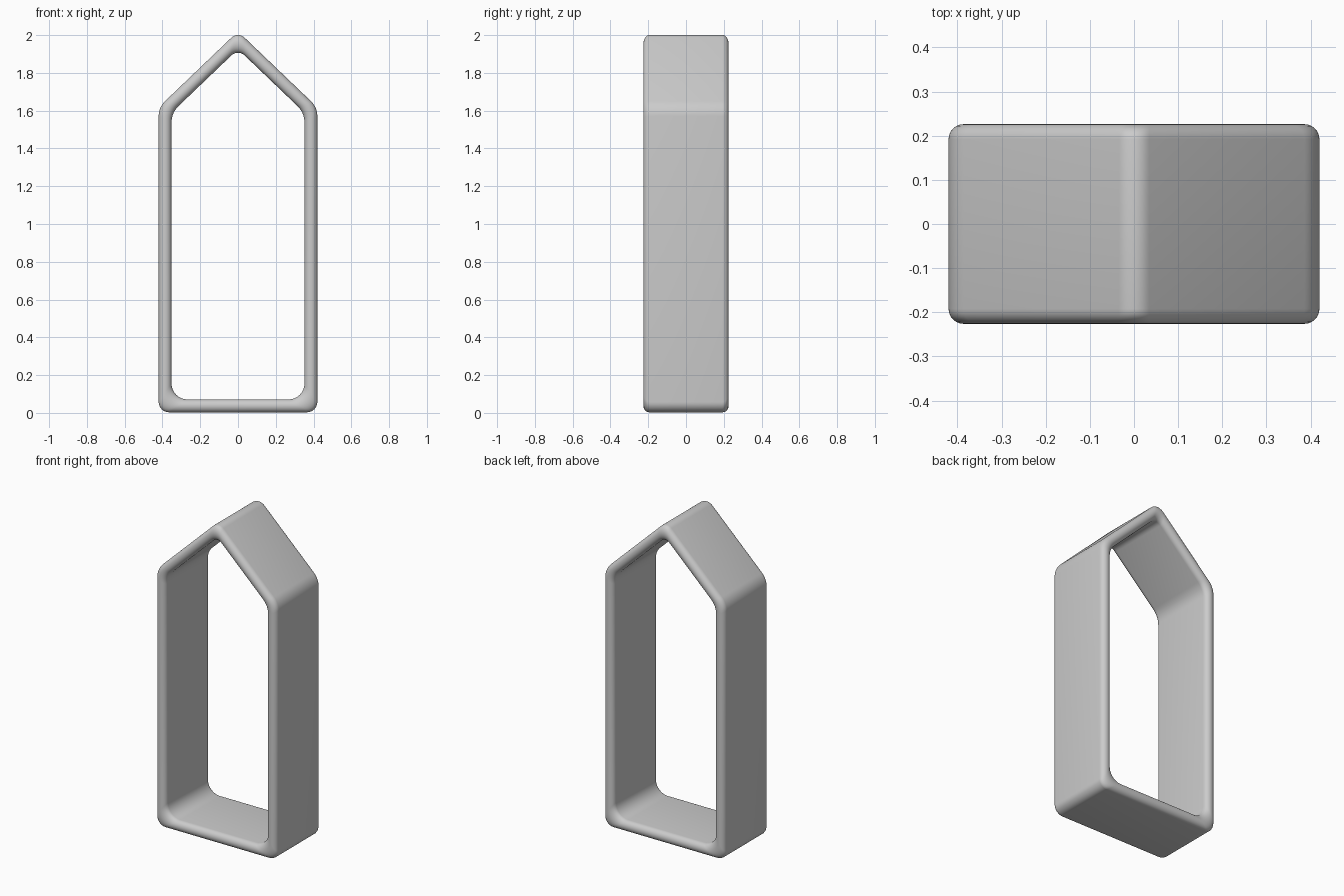
import bpy, bmesh, math
from mathutils import Vector

cube = bpy.data.objects.get("Cube")
if cube:
    bpy.data.objects.remove(cube, do_unlink=True)

WALL = 0.068        # thickness of the wall
HALF_DEPTH = 0.226  # half of the depth, front to back
ROUND = 0.034       # rounding of the rims
# sharp outer outline, counterclockwise, with fillet radii outside and inside
OUTLINE = [(-0.42, 0.003), (0.42, 0.003), (0.42, 1.618), (0, 2.02), (-0.42, 1.618)]
RADII = [(0.055, 0.085), (0.055, 0.085), (0.11, 0.12), (0.05, 0.05), (0.11, 0.12)]
STEPS = 8


def offset_corner(i, d):
    """Corner i of the outline moved inward by d, with its edge directions."""
    n = len(OUTLINE)
    a, b, c = (Vector(OUTLINE[(i + k) % n]) for k in (-1, 0, 1))
    u, v = (b - a).normalized(), (c - b).normalized()
    n1, n2 = Vector((-u.y, u.x)), Vector((-v.y, v.x))
    return b + (n1 + n2) * d / (1 + n1.dot(n2)), u, v, n1, n2


def ring(d):
    """Rounded outline lying d inside the outer one."""
    points = []
    for i, (outer, inner) in enumerate(RADII):
        p, u, v, n1, n2 = offset_corner(i, d)
        r = outer + (inner - outer) * d / WALL
        turn = u.angle(v)
        centre = p + (n1 + n2) * r / (1 + n1.dot(n2))
        start = math.atan2(-n1.y, -n1.x)
        for s in range(STEPS + 1):
            a = start + turn * s / STEPS
            points.append(centre + Vector((math.cos(a), math.sin(a))) * r)
    return points


# cross-section of the wall: offset from outside, and depth
section = []
for k in range(13):
    a = math.pi * k / 12
    section.append((WALL / 2 * (1 - math.cos(a)), -HALF_DEPTH + ROUND * (1 - math.sin(a))))
section += [(d, -y) for d, y in reversed(section)]

# sweep the section round the outline
bm = bmesh.new()
rings = [[bm.verts.new((p.x, y, p.y)) for p in ring(d)] for d, y in section]
for j, near in enumerate(rings):
    far = rings[(j + 1) % len(rings)]
    for i in range(len(near)):
        k = (i + 1) % len(near)
        bm.faces.new((near[i], near[k], far[k], far[i]))
bmesh.ops.recalc_face_normals(bm, faces=bm.faces)
mesh = bpy.data.meshes.new("house_frame")
bm.to_mesh(mesh)
bm.free()
frame = bpy.data.objects.new("house_frame", mesh)
bpy.context.collection.objects.link(frame)

# plain grey
grey = bpy.data.materials.new("light_grey")
grey.use_nodes = True
colour = (0.6, 0.6, 0.6, 1)
grey.diffuse_color = colour
grey.node_tree.nodes["Principled BSDF"].inputs["Base Color"].default_value = colour
mesh.materials.append(grey)

bpy.ops.object.select_all(action='DESELECT')
frame.select_set(True)
bpy.context.view_layer.objects.active = frame
bpy.ops.object.shade_smooth_by_angle(angle=math.radians(40))
